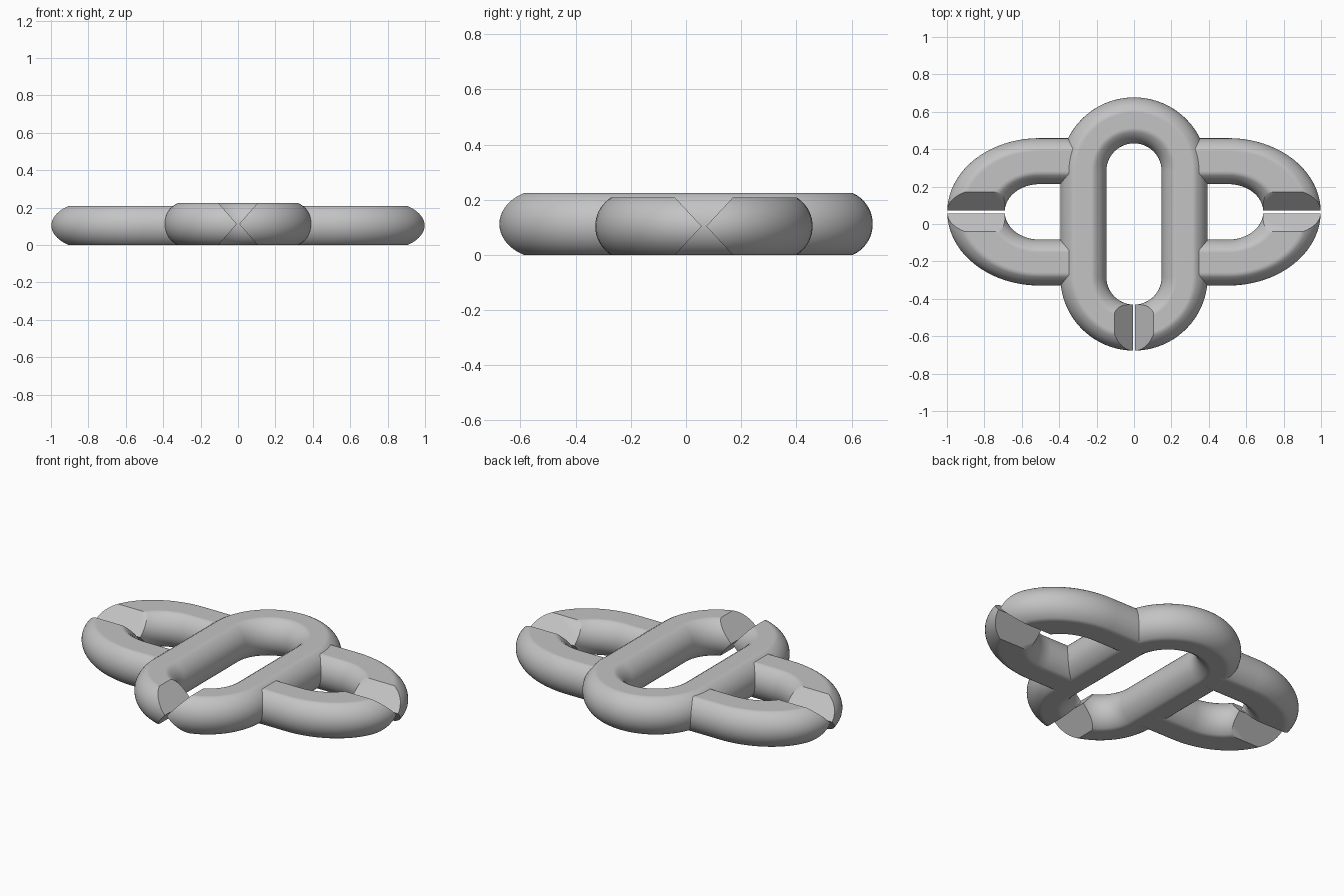
import bpy, bmesh
from math import asin, cos, sin, pi, radians, sqrt

if "Cube" in bpy.data.objects:
    bpy.data.objects.remove(bpy.data.objects["Cube"])

grey = bpy.data.materials.new("light_grey")
grey.use_nodes = True
grey.diffuse_color = (0.55, 0.55, 0.55, 1)
grey.node_tree.nodes["Principled BSDF"].inputs["Base Color"].default_value = (0.55, 0.55, 0.55, 1)

RING = 0.271     # centreline radius of the link ends
TUBE = 0.123     # radius of the bar


def section(half_height, steps=18):
    """Round bar section with its top and bottom cut flat."""
    e = asin(half_height / TUBE)
    flat = sqrt(TUBE ** 2 - half_height ** 2)
    pts = []
    for s in (1, -1):
        for i in range(steps + 1):
            t = -e + 2 * e * i / steps
            pts.append((s * TUBE * cos(t), s * TUBE * sin(t)))
        pts += [(s * k * flat, s * half_height) for k in (0.8, -0.8)]
    return pts


def make_object(name, bm):
    bmesh.ops.recalc_face_normals(bm, faces=bm.faces)
    mesh = bpy.data.meshes.new(name)
    bm.to_mesh(mesh)
    bm.free()
    mesh.materials.append(grey)
    obj = bpy.data.objects.new(name, mesh)
    bpy.context.collection.objects.link(obj)
    return obj


def sweep(name, stations, half_height, stretch=1, closed=False):
    """Sweep the bar section through stations of (centre x, centre y, angle)."""
    bm = bmesh.new()
    rings = []
    for cx, cy, a in stations:
        rings.append([bm.verts.new((cx + (RING + o) * cos(a) * stretch,
                                    cy + (RING + o) * sin(a), half_height + z))
                      for o, z in section(half_height)])
    pairs = list(zip(rings, rings[1:]))
    if closed:
        pairs.append((rings[-1], rings[0]))
    else:
        bm.faces.new(rings[0])
        bm.faces.new(rings[-1])
    for p, q in pairs:
        for i in range(len(p)):
            j = (i + 1) % len(p)
            bm.faces.new((p[i], p[j], q[j], q[i]))
    return make_object(name, bm)


def notch(obj, half_height, place, start, end, gap, width=0.105):
    """Cut a bow-tie shaped slot through a link end."""
    k = 1.5
    wide = gap + (width - gap) * k
    profile = [(wide, k), (gap, 0), (wide, -k), (-wide, -k), (-gap, 0), (-wide, k)]
    bm = bmesh.new()
    a, b = [[bm.verts.new(place(u, d, half_height * (1 + v))) for u, v in profile]
            for d in (start, end)]
    for i in range(6):
        j = (i + 1) % 6
        bm.faces.new((a[i], a[j], b[j], b[i]))
    bm.faces.new(a)
    bm.faces.new(b)
    cutter = make_object("notch_cutter", bm)
    cutter.hide_render = True
    mod = obj.modifiers.new("notch", 'BOOLEAN')
    mod.operation, mod.solver, mod.object = 'DIFFERENCE', 'EXACT', cutter
    bpy.ops.object.select_all(action='DESELECT')
    bpy.context.view_layer.objects.active = obj
    obj.select_set(True)
    bpy.ops.object.modifier_apply(modifier=mod.name)
    bpy.data.objects.remove(cutter)
    bpy.ops.object.shade_smooth_by_angle(angle=radians(38))


# Centre link: a closed long loop, slotted at the front
N = 40
loop = [(0, cy, a0 + pi * i / N) for cy, a0 in ((0.283, 0), (-0.283, pi))
        for i in range(N + 1)]
centre = sweep("centre_link", loop, 0.112, closed=True)
notch(centre, 0.112, lambda u, d, z: (u, d, z), -0.8, -0.3, 0.006)

# Side links: U-shaped loops running into the centre link, slotted at the tips
MID = 0.065
for name, s in (("left_link", 1), ("right_link", -1)):
    u_path = [(s * 0.27, MID, -pi / 2)]
    u_path += [(s * 0.506, MID, -pi / 2 + pi * i / N) for i in range(N + 1)]
    u_path.append((s * 0.27, MID, pi / 2))
    link = sweep(name, u_path, 0.104, stretch=s * 1.25)
    notch(link, 0.104, lambda u, d, z: (s * d, MID + u, z), 0.6, 1.1, 0.008)
